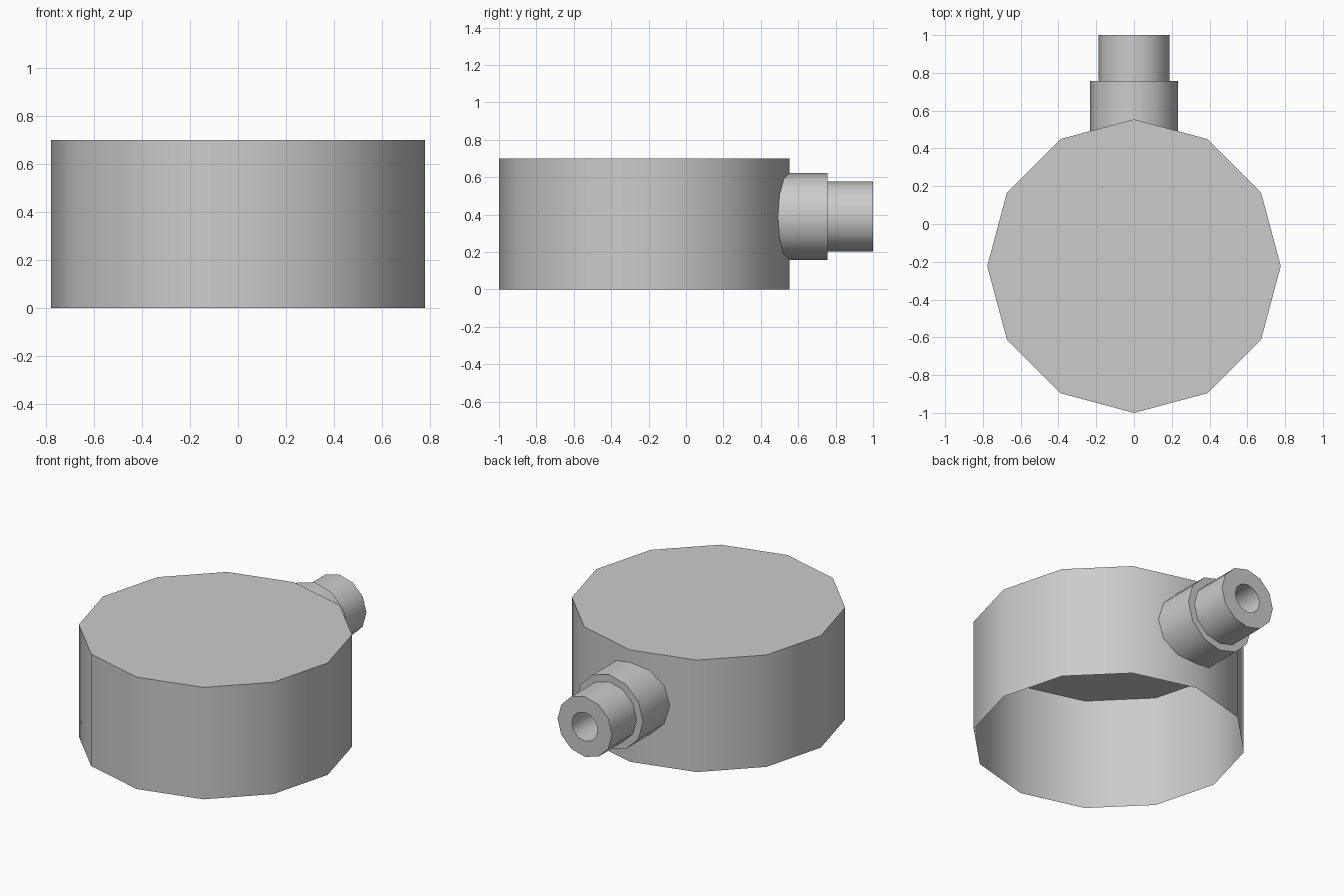
import bpy, bmesh, math

if "Cube" in bpy.data.objects:
    bpy.data.objects.remove(bpy.data.objects["Cube"])

SIDES = 12


def lathe(name, profile, place):
    """Spin (radius, height) points around an axis; radius 0 makes a flat cap."""
    bm = bmesh.new()
    rings = []
    for r, h in profile:
        steps = SIDES if r > 0 else 1
        rings.append([bm.verts.new(place(r * math.cos(2 * math.pi * i / SIDES),
                                         r * math.sin(2 * math.pi * i / SIDES), h))
                      for i in range(steps)])
    for a, b in zip(rings, rings[1:]):
        if len(b) == 1:
            bm.verts.remove(b[0])
            bm.faces.new(a)
            continue
        for i in range(SIDES):
            j = (i + 1) % SIDES
            bm.faces.new((a[i], a[j], b[j], b[i]))
    bmesh.ops.recalc_face_normals(bm, faces=bm.faces)
    mesh = bpy.data.meshes.new(name)
    bm.to_mesh(mesh)
    bm.free()
    obj = bpy.data.objects.new(name, mesh)
    bpy.context.collection.objects.link(obj)
    bpy.ops.object.select_all(action='DESELECT')
    obj.select_set(True)
    bpy.context.view_layer.objects.active = obj
    bpy.ops.object.shade_smooth_by_angle(angle=math.radians(40))
    return obj


# Drum: thin shell, closed on top and open underneath
lathe("drum_shell", [(0.777, 0), (0.777, 0.70), (0, 0.70)],
      lambda u, v, h: (u, v - 0.223, h))

# Stepped pipe with a bore, pointing backwards
lathe("stepped_pipe",
      [(0.09, 0.49), (0.09, 1.0), (0.188, 1.0), (0.188, 0.757),
       (0.232, 0.757), (0.232, 0.49)],
      lambda u, v, h: (u, h, 0.39 + v))
